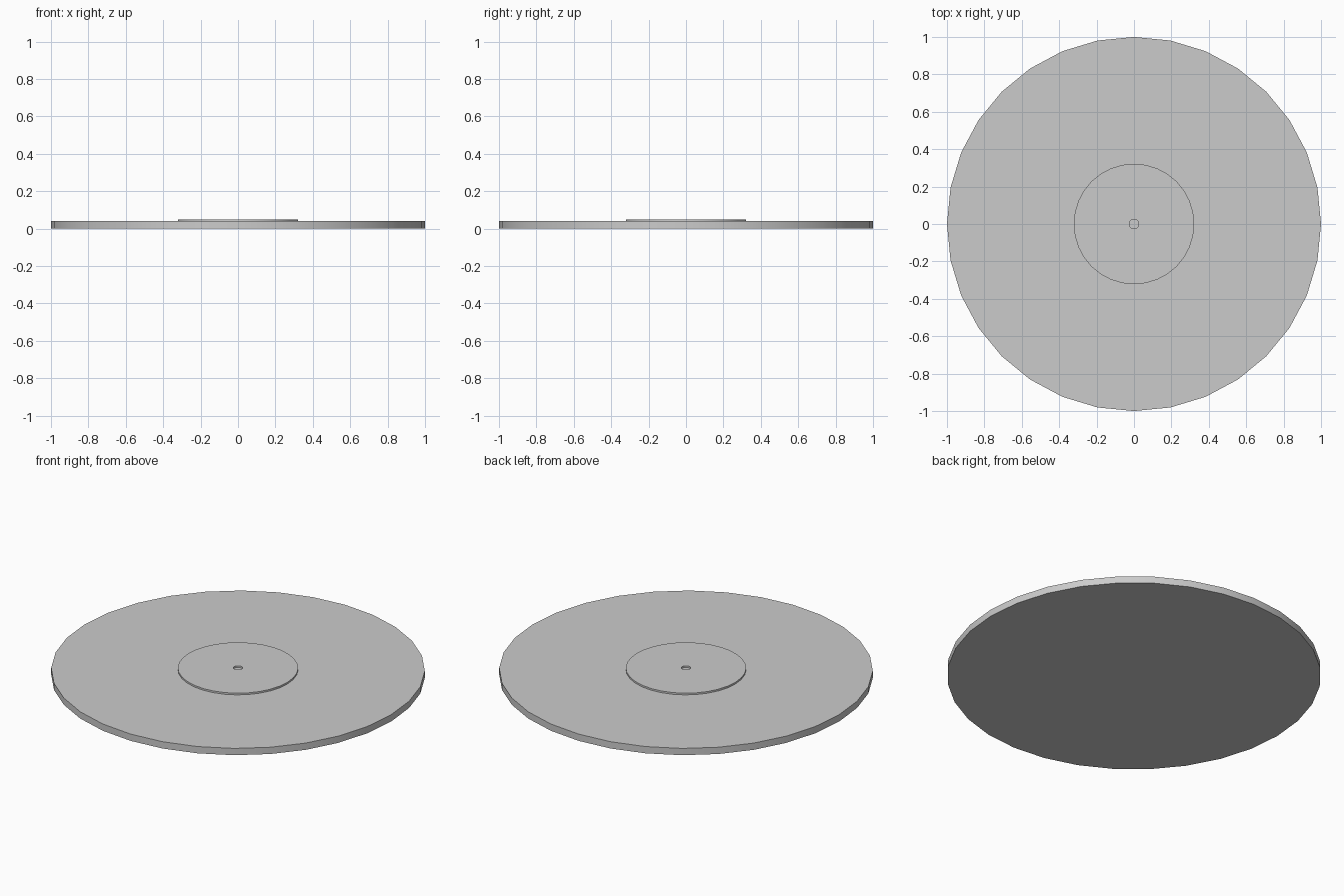
import bpy, bmesh
from math import cos, sin, tau, radians

if "Cube" in bpy.data.objects:
    bpy.data.objects.remove(bpy.data.objects["Cube"])


def lathe(name, profile, sides, closed=False):
    """Spin an (r, z) profile round z; open profiles get capped ends."""
    bm = bmesh.new()
    rings = [[bm.verts.new((r * cos(tau * i / sides), r * sin(tau * i / sides), z))
              for i in range(sides)] for r, z in profile]
    pairs = list(zip(rings, rings[1:]))
    if closed:
        pairs.append((rings[-1], rings[0]))
    else:
        bm.faces.new(rings[0])
        bm.faces.new(rings[-1])
    for a, b in pairs:
        for i in range(sides):
            j = (i + 1) % sides
            bm.faces.new((a[i], a[j], b[j], b[i]))
    bmesh.ops.recalc_face_normals(bm, faces=bm.faces)
    mesh = bpy.data.meshes.new(name)
    bm.to_mesh(mesh)
    bm.free()
    obj = bpy.data.objects.new(name, mesh)
    bpy.context.collection.objects.link(obj)
    bpy.ops.object.select_all(action='DESELECT')
    obj.select_set(True)
    bpy.context.view_layer.objects.active = obj
    bpy.ops.object.shade_smooth_by_angle(angle=radians(30))
    return obj


# Main flat disc
lathe("record_disc", [(1.0, 0.0), (1.0, 0.04)], 32)

# Raised centre label with a small spindle hole
lathe("centre_label", [(0.025, 0.04), (0.322, 0.04), (0.322, 0.05), (0.025, 0.05)],
      32, closed=True)
